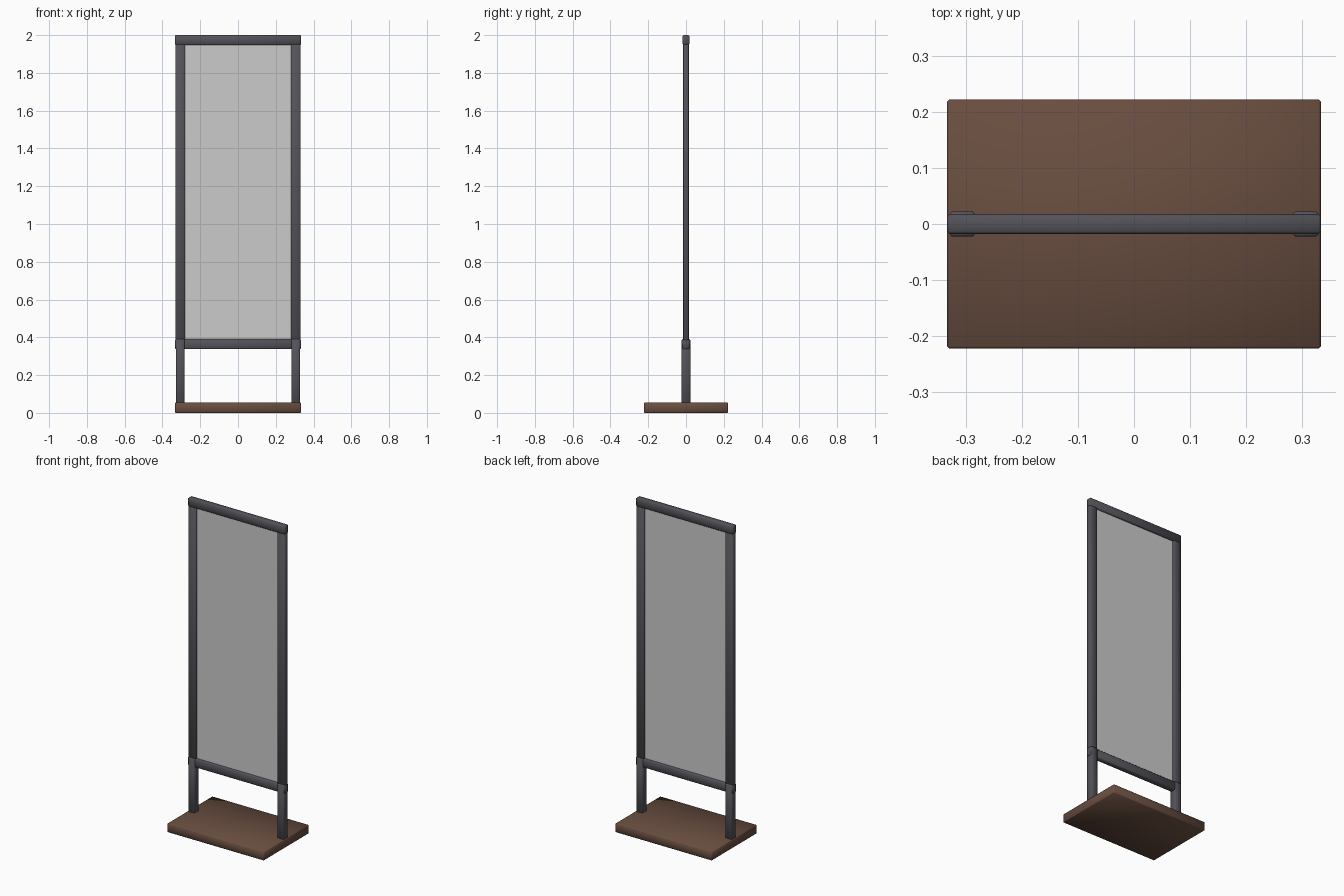
import bpy

if "Cube" in bpy.data.objects:
    bpy.data.objects.remove(bpy.data.objects["Cube"])


def material(name, color):
    m = bpy.data.materials.new(name)
    m.diffuse_color = color
    m.use_nodes = True
    m.node_tree.nodes["Principled BSDF"].inputs["Base Color"].default_value = m.diffuse_color
    return m


DARK = material("dark_metal", (0.085, 0.085, 0.1, 1))
WOOD = material("brown_wood", (0.14, 0.075, 0.05, 1))


def box(name, x, y, z, mat=None, bevel=0.004):
    """Softly bevelled box from (min, max) ranges on each axis."""
    spans = (x, y, z)
    bpy.ops.mesh.primitive_cube_add(size=1, location=[(a + b) / 2 for a, b in spans])
    ob = bpy.context.object
    ob.name = name
    ob.scale = [b - a for a, b in spans]
    bpy.ops.object.transform_apply(location=False, rotation=False, scale=True)
    if mat:
        ob.data.materials.append(mat)
    if bevel:
        mod = ob.modifiers.new("soft_edges", 'BEVEL')
        mod.width = bevel
        mod.segments = 1
        ob.data.shade_smooth()
    return ob


# Heavy wooden foot
box("base", (-0.333, 0.333), (-0.222, 0.222), (0, 0.055), WOOD)

# Horizontal rails
for name, z0, z1 in (("bottom_rail", 0.337, 0.39), ("top_rail", 1.948, 2.0)):
    box(name, (-0.333, 0.333), (-0.0175, 0.0175), (z0, z1), DARK)

# Side posts and legs, left and right
for side, s in (("left", -1), ("right", 1)):
    box(side + "_post", sorted((s * 0.28, s * 0.332)), (-0.015, 0.015), (0.37, 1.96), DARK, 0.003)
    box(side + "_leg", sorted((s * 0.284, s * 0.329)), (-0.0225, 0.0225), (0.05, 0.391), DARK)

# Thin display panel held in the frame
box("panel", (-0.285, 0.285), (-0.004, 0.004), (0.38, 1.955), bevel=0)
